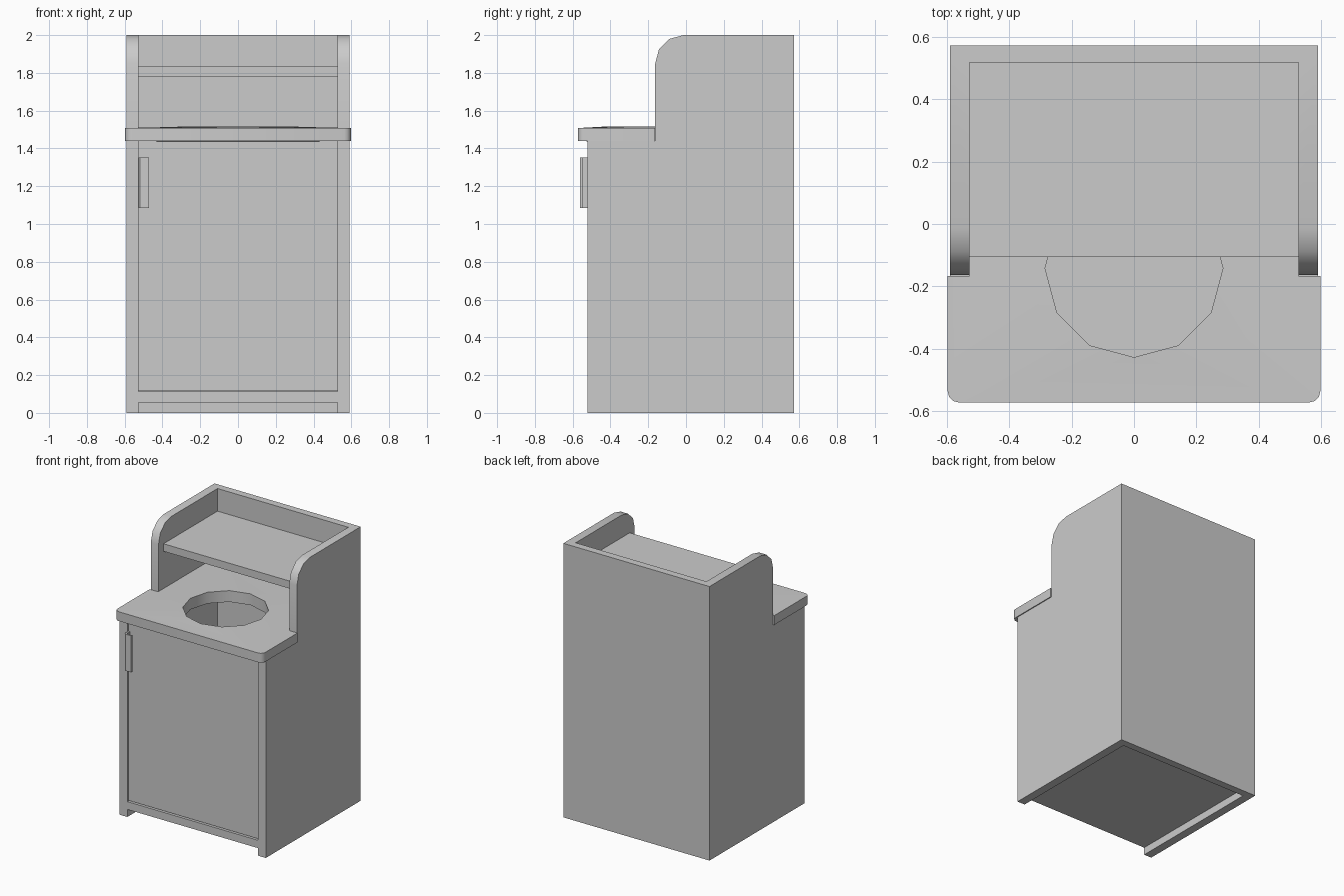
import bpy, bmesh
from math import sin, cos, pi, radians
from mathutils import Vector

if "Cube" in bpy.data.objects:
    bpy.data.objects.remove(bpy.data.objects["Cube"])

INNER, OUTER, BACK, FRONT = 0.528, 0.59, 0.572, -0.522


def finish(name, bm, smooth=None):
    bmesh.ops.recalc_face_normals(bm, faces=bm.faces)
    mesh = bpy.data.meshes.new(name)
    bm.to_mesh(mesh)
    bm.free()
    obj = bpy.data.objects.new(name, mesh)
    bpy.context.collection.objects.link(obj)
    if smooth:
        smooth_shade(obj, smooth)
    return obj


def smooth_shade(obj, angle):
    bpy.ops.object.select_all(action='DESELECT')
    obj.select_set(True)
    bpy.context.view_layer.objects.active = obj
    bpy.ops.object.shade_smooth_by_angle(angle=radians(angle))


def prism(name, points, direction):
    """Extrude a closed 3D outline along a direction."""
    bm = bmesh.new()
    face = bm.faces.new([bm.verts.new(p) for p in points])
    top = bmesh.ops.extrude_face_region(bm, geom=[face])['geom']
    bmesh.ops.translate(bm, vec=direction,
                        verts=[g for g in top if isinstance(g, bmesh.types.BMVert)])
    return finish(name, bm)


def box(name, x, y, z):
    pts = [(x[0], y[0], z[0]), (x[1], y[0], z[0]), (x[1], y[1], z[0]), (x[0], y[1], z[0])]
    return prism(name, pts, Vector((0, 0, z[1] - z[0])))


def arc(cx, cy, r, start, end, steps):
    return [(cx + r * cos(radians(start + (end - start) * i / steps)),
             cy + r * sin(radians(start + (end - start) * i / steps)))
            for i in range(steps + 1)]


# Carcass: side profile across the full width, hollowed to leave two sides and a back
profile = [(FRONT, 0), (BACK, 0), (BACK, 2)]
profile += arc(-0.013, 1.85, 0.15, 90, 180, 3)
profile += [(-0.163, 1.44), (FRONT, 1.44)]
carcass = prism("side_and_back_panels", [(-OUTER, y, z) for y, z in profile],
                Vector((2 * OUTER, 0, 0)))
cutter = box("hollow_cutter", (-INNER, INNER), (-1, 0.518), (-1, 3))
cutter.hide_render = True
cut = carcass.modifiers.new("hollow", 'BOOLEAN')
cut.operation, cut.object, cut.solver = 'DIFFERENCE', cutter, 'EXACT'
bpy.context.view_layer.objects.active = carcass
bpy.ops.object.modifier_apply(modifier=cut.name)
bpy.data.objects.remove(cutter)
smooth_shade(carcass, 35)

# Floor, door and tray shelf
box("floor_panel", (-INNER, INNER), (FRONT, 0.518), (0.055, 0.112))
box("door", (-INNER, INNER), (-0.51, -0.46), (0.117, 1.44))
box("tray_shelf", (-INNER, INNER), (-0.105, 0.518), (1.78, 1.835))

# Door pull: L-shaped strip with a chamfered corner
pull = [(-0.528, -0.51), (-0.528, -0.548), (-0.518, -0.56), (-0.47, -0.56),
        (-0.47, -0.548), (-0.516, -0.548), (-0.516, -0.51)]
prism("door_handle", [(x, y, 1.085) for x, y in pull], Vector((0, 0, 0.267)))

# Counter: T-shaped outline with rounded front corners and a 12-sided waste opening
half = [(0.597 - 0.035, -0.572 + 0.035)]
right = arc(*half[0], 0.035, -90, 0, 3) + [(0.597, -0.167), (INNER, -0.167), (INNER, 0.518)]
outline = right + [(-x, y) for x, y in reversed(right)]
hole = [(0.285 * cos(i * pi / 6), -0.142 + 0.285 * sin(i * pi / 6)) for i in range(12)]
bm = bmesh.new()
loops = []
for pts in (outline, hole):
    vs = [bm.verts.new((x, y, 1.44)) for x, y in pts]
    loops.append([bm.edges.new((vs[i], vs[i - 1])) for i in range(len(vs))])
bmesh.ops.triangle_fill(bm, use_beauty=True, use_dissolve=False, edges=loops[0] + loops[1])
top = bmesh.ops.extrude_face_region(bm, geom=bm.faces[:], use_keep_orig=True)['geom']
bmesh.ops.translate(bm, vec=(0, 0, 0.068),
                    verts=[g for g in top if isinstance(g, bmesh.types.BMVert)])
# Opening rim swells slightly above and below the slab
for v in bm.verts:
    if (v.co.xy - Vector((0, -0.142))).length < 0.3:
        v.co.z += 0.008 if v.co.z > 1.47 else -0.006
finish("counter", bm, 40)
